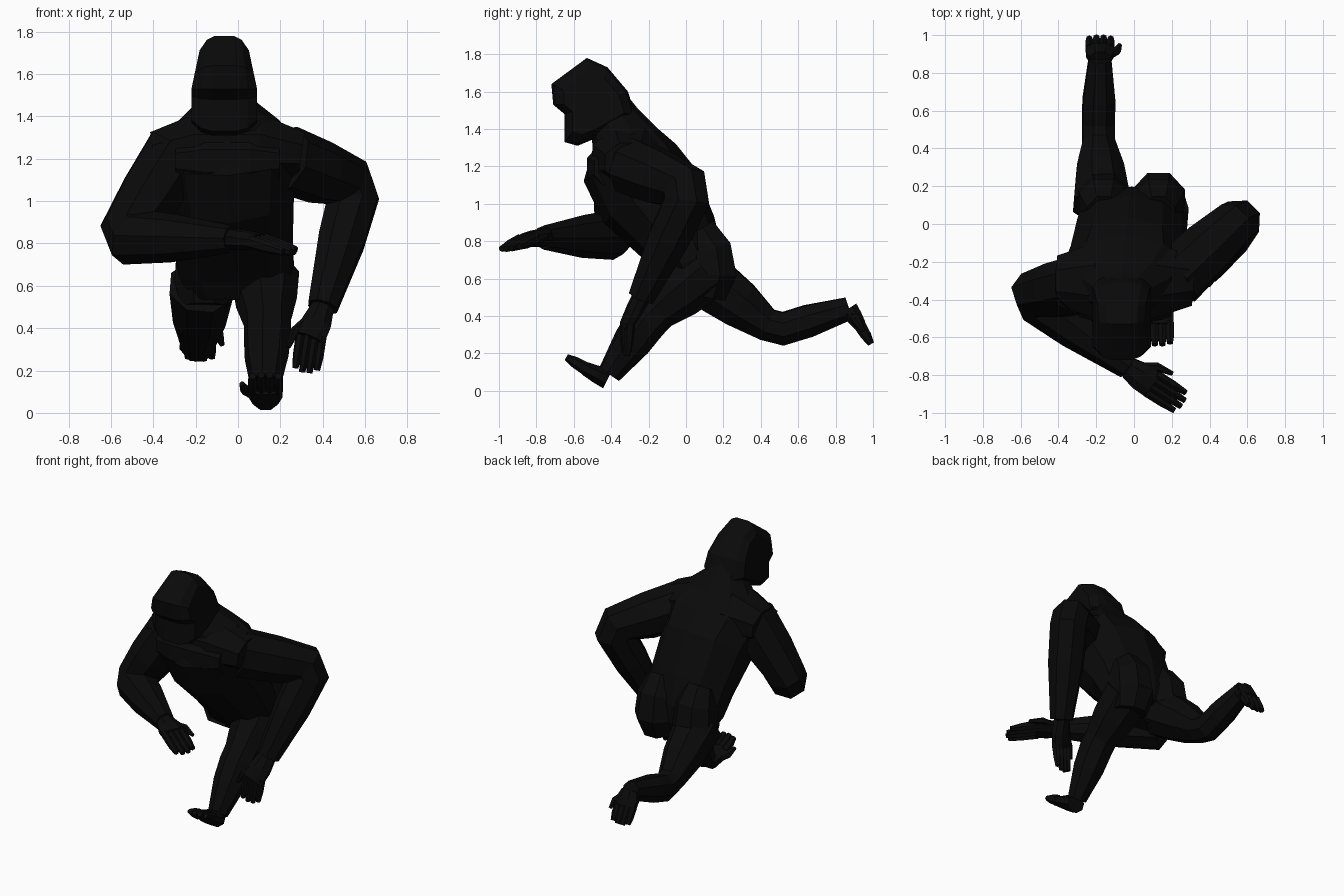
import bpy, bmesh, math
from mathutils import Vector

cube = bpy.data.objects.get("Cube")
if cube:
    bpy.data.objects.remove(cube, do_unlink=True)

fur = bpy.data.materials.new("black_fur")
fur.use_nodes = True
shade = .003
fur.diffuse_color = (shade, shade, shade, 1)
shader = next(node for node in fur.node_tree.nodes if node.type == 'BSDF_PRINCIPLED')
shader.inputs["Base Color"].default_value = fur.diffuse_color


def skin_rings(name, rings):
    """Bridge closed rings of points and cap both ends."""
    bm = bmesh.new()
    loops = [[bm.verts.new(point) for point in ring] for ring in rings]
    for lower, upper in zip(loops, loops[1:]):
        for i in range(len(lower)):
            bm.faces.new((lower[i - 1], lower[i], upper[i], upper[i - 1]))
    bm.faces.new(loops[0])
    bm.faces.new(loops[-1])
    bmesh.ops.recalc_face_normals(bm, faces=bm.faces)
    mesh = bpy.data.meshes.new(name)
    bm.to_mesh(mesh)
    bm.free()
    mesh.materials.append(fur)
    part = bpy.data.objects.new(name, mesh)
    bpy.context.collection.objects.link(part)


def loft(name, stations, across, sides=8):
    """Oval rings along stations of (centre, half width, half depth)."""
    centres = [Vector(station[0]) for station in stations]
    steps = [(end - start).normalized() for start, end in zip(centres, centres[1:])]
    rings = []
    for i, (centre, width, depth) in enumerate(stations):
        before, after = steps[max(i - 1, 0)], steps[min(i, len(steps) - 1)]
        along = (before + after).normalized()
        u = (across - along * across.dot(along)).normalized()
        # Widen the ring at a bend so that the joint keeps its thickness
        v = along.cross(u) / along.dot(before)
        ring = []
        for k in range(sides):
            angle = math.tau * (k + .5) / sides
            spoke = u * width * math.cos(angle) + v * depth * math.sin(angle)
            ring.append(Vector(centre) + spoke / math.cos(math.pi / sides))
        rings.append(ring)
    skin_rings(name, rings)


def limb(name, joints, radii):
    """Three joints, with a blunt bend and a muscle swelling on each bone."""
    root, bend, end = [Vector(joint) for joint in joints]
    big, middle, small = radii
    upper_muscle = (big + middle) * .53
    lower_muscle = (middle + small) * .59
    stations = [(root, big), (root.lerp(bend, .5), upper_muscle),
                (root.lerp(bend, .88), middle), (bend.lerp(end, .1), middle),
                (bend.lerp(end, .45), lower_muscle), (end, small)]
    hinge = (bend - root).cross(end - bend)
    loft(name, [(centre, radius, radius) for centre, radius in stations], hinge)


def extremity(name, digit, root, knuckle, tip, across, width, thumb_side):
    """Palm or sole with four digits and an opposed thumb or big toe."""
    root, knuckle, tip = Vector(root), Vector(knuckle), Vector(tip)
    u = Vector(across).normalized()
    depth, radius = width * .65, width * .27
    loft(name + "_palm", [(root, width * .75, depth),
                          (root.lerp(knuckle, .5), width, depth * .9),
                          (knuckle, width, depth * .7)], u)
    places = ("outer", "long", "middle", "inner")
    for place in places:
        row = places.index(place) - 1.5
        reach = 1 if abs(row) < 1 else .9
        base = root.lerp(knuckle, .9) + u * row * width / 2
        point = knuckle.lerp(tip, reach) + u * row * width / 2
        loft(f"{name}_{place}_{digit}", [(base, radius, depth * .6),
                                         (base.lerp(point, .6), radius, depth * .5),
                                         (point, radius * .7, depth * .3)], u, sides=6)
    side = u * width * thumb_side
    loft(f"{name}_big_{digit}", [(root.lerp(knuckle, .3) + side * .5, radius, radius),
                                 (root.lerp(knuckle, .8) + side * 1.2, radius, radius),
                                 (knuckle.lerp(tip, .3) + side * 1.4, radius / 2, radius / 2)],
         (tip - knuckle).cross(u), sides=6)


side_axis, forward_axis = Vector((1, 0, 0)), Vector((0, 1, 0))
head_x = -.065

# Torso, leaning forward from the hips up into the neck
torso = []
for y, z, width, depth in ((.06, .57, .22, .13), (.03, .68, .27, .17), (-.04, .82, .28, .21),
                           (-.2, 1.05, .3, .27), (-.3, 1.22, .33, .25), (-.33, 1.35, .25, .17),
                           (-.38, 1.45, .14, .13), (-.42, 1.55, .12, .1)):
    lean = (z - .5) * head_x
    torso.append(((lean, y, z), width, depth))
loft("torso", torso, side_axis, sides=10)

# Buttocks, set apart by a cleft
for name, x in (("left_buttock", .13), ("right_buttock", -.16)):
    loft(name, [((x, .05, .85), .09, .11), ((x, .11, .75), .13, .13),
                ((x, .12, .62), .14, .15), ((x, .1, .5), .11, .11)], side_axis)

# Shoulder yoke joining both arms, and the chest below it
yoke, chest = [], []
for offset in (-.35, -.15, .15, .35):
    thickness = .25 - abs(offset) / 3
    yoke.append(((offset - .05, -.3, 1.27 - abs(offset) / 7), thickness, thickness * .8))
    chest.append(((offset * .7 - .05, -.41, 1.19), thickness * .6, thickness * .65))
loft("shoulders", yoke, forward_axis)
loft("chest", chest, forward_axis)

# Head: side profile layered across x, with heavy brow and muzzle
crown, rear, nape = [(-.53, 1.78), (-.42, 1.73)], [(-.31, 1.6), (-.27, 1.47)], [(-.46, 1.36)]
jaw, brow = [(-.58, 1.31), (-.65, 1.33), (-.65, 1.48)], [(-.71, 1.53), (-.72, 1.64)]
middle_y, middle_z = -.49, 1.53
layers = []
for offset in (-.155, -.11, -.06, .06, .11, .155):
    size = 1 - 30 * max(abs(offset) - .06, 0) ** 2
    layer = []
    for y, z in crown + rear + nape + jaw + brow:
        taper = 1 - max(z - middle_z, 0)
        layer.append((head_x + offset * taper, middle_y + (y - middle_y) * size,
                      middle_z + (z - middle_z) * size))
    layers.append(layer)
skin_rings("head", layers)

# Left arm, elbow drawn back and hand hanging
wrist = (.4, -.24, .5)
limb("left_arm", [(.22, -.29, 1.2), (.56, .03, 1.07), wrist], (.15, .115, .07))
extremity("left_hand", "finger", wrist, knuckle=(.34, -.32, .35), tip=(.32, -.32, .19),
          across=(1, .2, -.1), width=.07, thumb_side=-1)

# Right arm, forearm swung across the front
wrist = (-.03, -.76, .82)
limb("right_arm", [(-.28, -.32, 1.24), (-.54, -.38, .83), wrist], (.15, .12, .06))
extremity("right_hand", "finger", wrist, knuckle=(.1, -.85, .81), tip=(.26, -.95, .76),
          across=(.55, .85, .1), width=.075, thumb_side=1)

# Left leg, planted in front
ankle = (.13, -.41, .09)
limb("left_leg", [(.13, .1, .64), (.14, -.19, .4), ankle], (.15, .105, .06))
extremity("left_foot", "toe", root=(.13, -.42, .06), knuckle=(.13, -.54, .12), tip=(.13, -.64, .18),
          across=side_axis, width=.08, thumb_side=-1)

# Right leg, kicked out behind
ankle = (-.18, .87, .44)
limb("right_leg", [(-.17, .1, .6), (-.19, .48, .32), ankle], (.15, .085, .06))
extremity("right_foot", "toe", ankle, knuckle=(-.18, .93, .35), tip=(-.18, .99, .25),
          across=side_axis, width=.075, thumb_side=1)
